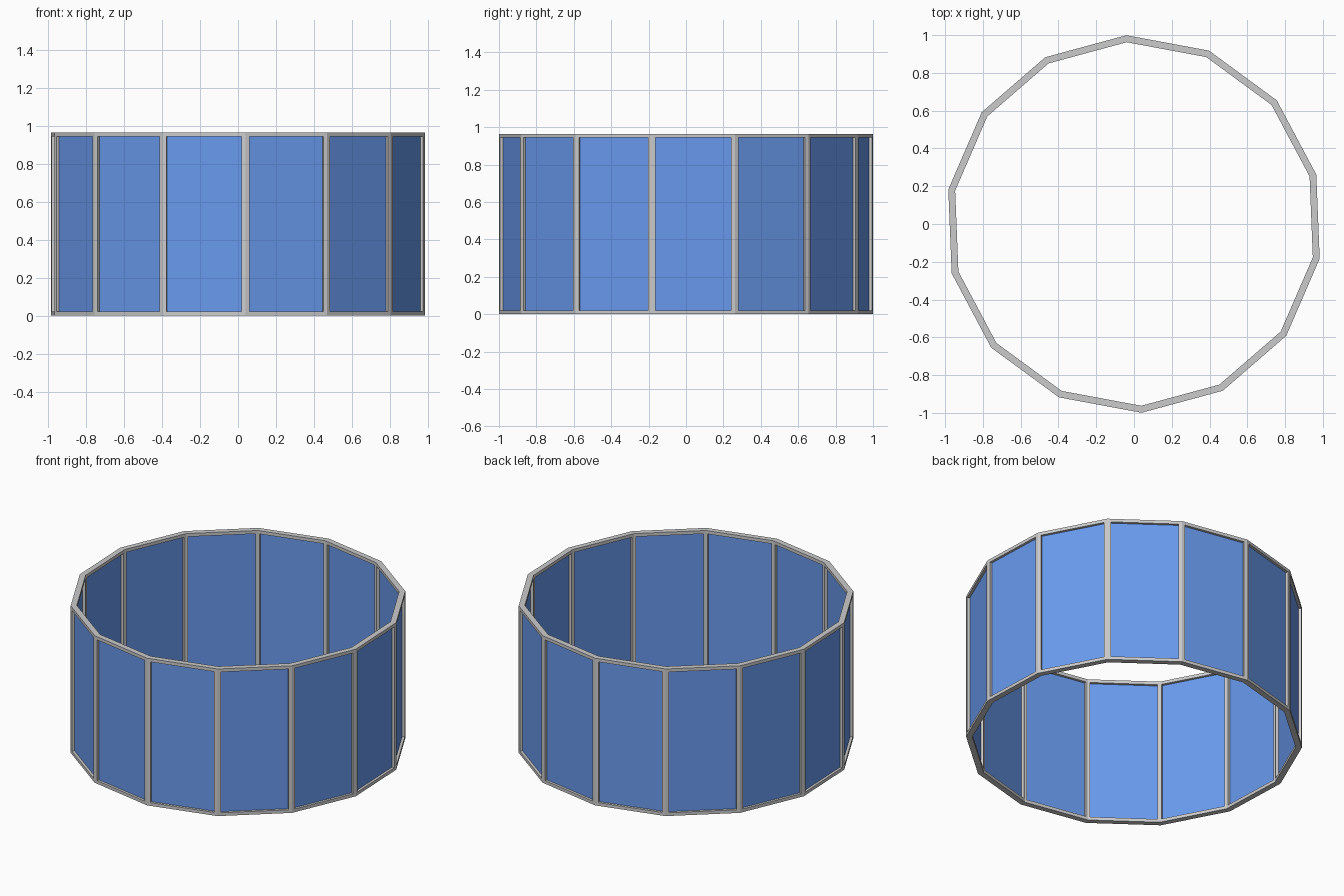
import bpy, bmesh, math
from mathutils import Vector

if "Cube" in bpy.data.objects:
    bpy.data.objects.remove(bpy.data.objects["Cube"])

N = 14                      # sides of the ring
STEP = 2 * math.pi / N
START = math.radians(-87.7)
R = 1.0                     # outer corner radius
DEPTH = 0.036               # frame depth, measured square to a side
RIN = R - DEPTH / math.cos(STEP / 2)
H, RAIL, STILE = 0.965, 0.021, 0.021


def corner(i, r):
    a = START + i * STEP
    return Vector((r * math.cos(a), r * math.sin(a), 0))


def prism(bm, pts, z0, z1):
    """Extrude a flat profile between two heights."""
    lo = [bm.verts.new((p.x, p.y, z0)) for p in pts]
    hi = [bm.verts.new((p.x, p.y, z1)) for p in pts]
    bm.faces.new(lo[::-1])
    bm.faces.new(hi)
    n = len(pts)
    for k in range(n):
        j = (k + 1) % n
        bm.faces.new((lo[k], lo[j], hi[j], hi[k]))


def finish(bm, name, mat=None):
    bmesh.ops.recalc_face_normals(bm, faces=bm.faces)
    me = bpy.data.meshes.new(name)
    bm.to_mesh(me)
    bm.free()
    ob = bpy.data.objects.new(name, me)
    bpy.context.collection.objects.link(ob)
    if mat:
        me.materials.append(mat)
    return ob


def rail(name, z0, z1):
    """Closed 14-sided ring with a rectangular section."""
    bm = bmesh.new()
    loops = [[bm.verts.new(corner(i, r) + Vector((0, 0, z))) for r, z in
              ((R, z0), (R, z1), (RIN, z1), (RIN, z0))] for i in range(N)]
    for i in range(N):
        a, b = loops[i], loops[(i + 1) % N]
        for k in range(4):
            j = (k + 1) % 4
            bm.faces.new((a[k], b[k], b[j], a[j]))
    finish(bm, name)


# top and bottom rails
rail("bottom_rail", 0, RAIL)
rail("top_rail", H - RAIL, H)

blue = bpy.data.materials.new("blue_panel")
blue.diffuse_color = (0.14, 0.32, 0.85, 1)
blue.use_nodes = True
blue.node_tree.nodes["Principled BSDF"].inputs["Base Color"].default_value = blue.diffuse_color

for i in range(N):
    v, prev, nxt = corner(i, R), corner(i - 1, R), corner(i + 1, R)
    d_prev, d_next = (prev - v).normalized(), (nxt - v).normalized()
    in_prev = -(prev + v).normalized() * DEPTH
    in_next = -(nxt + v).normalized() * DEPTH

    # corner post, bent to follow both neighbouring sides
    a, b = v + d_prev * STILE, v + d_next * STILE
    bm = bmesh.new()
    prism(bm, [a, v, b, b + in_next, corner(i, RIN), a + in_prev], RAIL, H - RAIL)
    finish(bm, f"post_{i + 1}")

    # thin panel set halfway into the frame
    c = nxt - d_next * STILE
    bm = bmesh.new()
    prism(bm, [b + in_next * 0.45, c + in_next * 0.45,
               c + in_next * 0.55, b + in_next * 0.55], RAIL, H - RAIL)
    finish(bm, f"panel_{i + 1}", blue)
